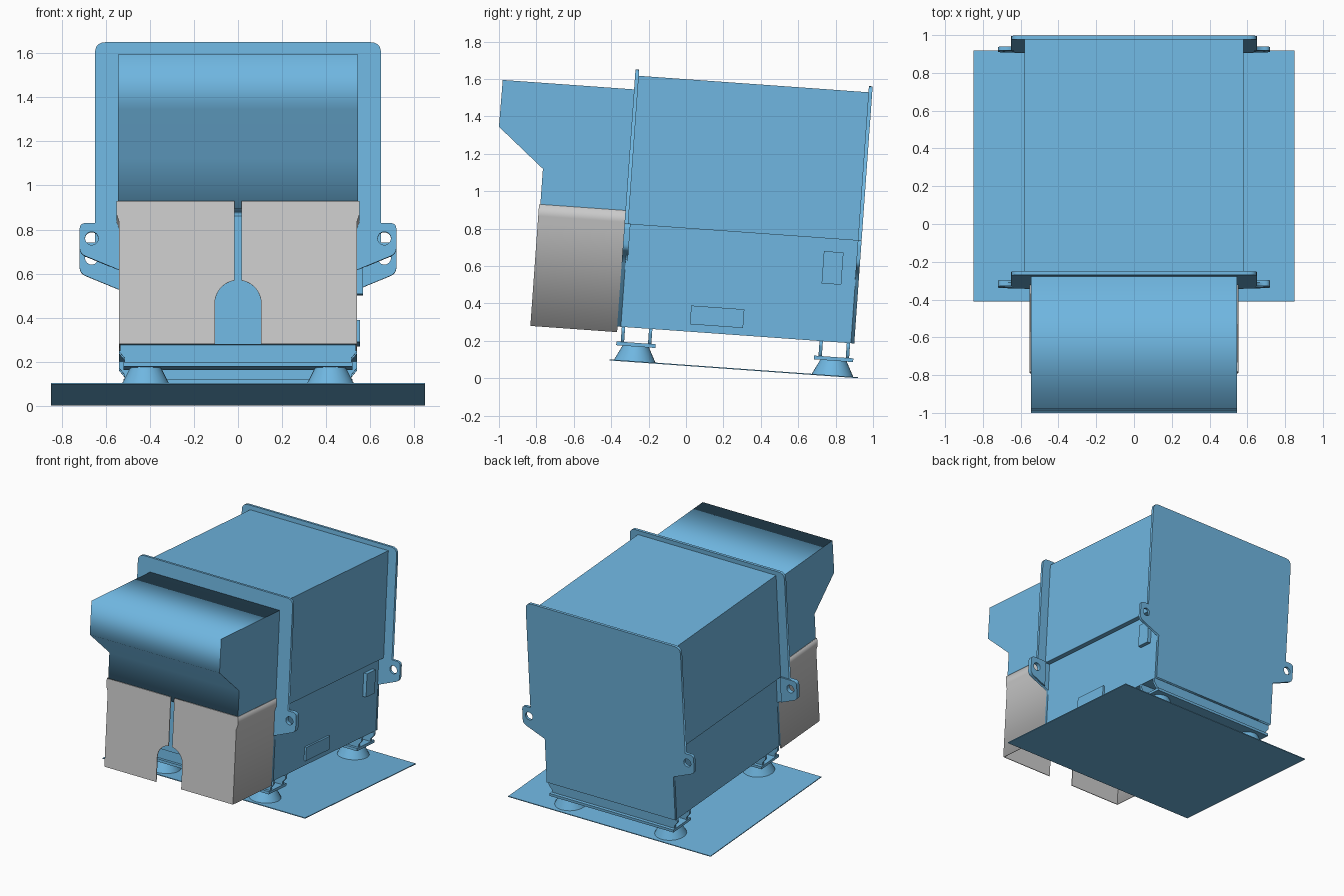
import bpy, math
from mathutils import Matrix, Vector

if "Cube" in bpy.data.objects:
    bpy.data.objects.remove(bpy.data.objects["Cube"])

# The whole machine leans backwards; parts are laid out level, then tilted
TILT = Matrix.Rotation(-math.radians(4.09), 4, 'X')
XZ = Matrix(((1, 0, 0, 0), (0, 0, -1, 0), (0, 1, 0, 0), (0, 0, 0, 1)))   # profile in x,z, depth in y
YZ = Matrix(((0, 0, 1, 0), (1, 0, 0, 0), (0, 1, 0, 0), (0, 0, 0, 1)))    # profile in y,z, depth in x

blue = bpy.data.materials.new("blue_paint")
blue.diffuse_color = (0.16, 0.47, 0.75, 1)
blue.use_nodes = True
blue.node_tree.nodes["Principled BSDF"].inputs["Base Color"].default_value = blue.diffuse_color


def finish(ob, name, mat):
    ob.name = name
    if mat:
        ob.data.materials.clear()
        ob.data.materials.append(mat)
    return ob


def box(name, x, y, z, mat=blue):
    bpy.ops.mesh.primitive_cube_add(size=1)
    ob = bpy.context.object
    c = [sum(r) / 2 for r in (x, y, z)]
    s = [r[1] - r[0] for r in (x, y, z)]
    ob.matrix_world = TILT @ Matrix.Translation(c) @ Matrix.Diagonal((*s, 1))
    return finish(ob, name, mat)


def plate(name, loops, axes, lo, hi, mat=blue):
    """Extrude filled outlines (inner loops are holes) from lo to hi along the depth axis."""
    cu = bpy.data.curves.new(name, 'CURVE')
    cu.dimensions = '2D'
    cu.fill_mode = 'BOTH'
    cu.extrude = (hi - lo) / 2
    for pts in loops:
        sp = cu.splines.new('POLY')
        sp.points.add(len(pts) - 1)
        for p, co in zip(sp.points, pts):
            p.co = (co[0], co[1], 0, 1)
        sp.use_cyclic_u = True
    ob = bpy.data.objects.new(name, cu)
    bpy.context.collection.objects.link(ob)
    mid = (lo + hi) / 2
    shift = (0, mid, 0) if axes is XZ else (mid, 0, 0)
    ob.matrix_world = TILT @ Matrix.Translation(shift) @ axes
    bpy.ops.object.select_all(action='DESELECT')
    ob.select_set(True)
    bpy.context.view_layer.objects.active = ob
    bpy.ops.object.convert(target='MESH')
    return finish(bpy.context.object, name, mat)


def rounded(pts, n=5):
    """Outline from (x, z, radius) points with rounded corners."""
    out = []
    for i, (x, z, r) in enumerate(pts):
        p = Vector((x, z))
        if r == 0:
            out.append((x, z))
            continue
        a = p + (Vector(pts[i - 1][:2]) - p).normalized() * r
        b = p + (Vector(pts[(i + 1) % len(pts)][:2]) - p).normalized() * r
        for k in range(n + 1):
            t = k / n
            q = a * (1 - t) ** 2 + p * 2 * t * (1 - t) + b * t * t
            out.append((q.x, q.y))
    return out


def circle(x, z, r, n=24):
    return [(x + r * math.cos(2 * math.pi * k / n), z + r * math.sin(2 * math.pi * k / n)) for k in range(n)]


def flip(pts):
    return [(-p[0], *p[1:]) for p in reversed(pts)]


# Housing: wider upper body over a narrower lower body
box("upper_body", (-.58, .58), (-.367, .866), (.80, 1.595))
box("lower_body", (-.54, .54), (-.367, .866), (.25, .81))

# End flanges with lifting ears
half = [(.54, .25, 0), (.54, .59, 0), (.72, .664, .03), (.72, .804, .03), (.65, .804, 0), (.65, 1.628, .05)]
outline = rounded(half + flip(half))
holes = [circle(s * .665, .734, .03) for s in (1, -1)]
plate("front_flange", [outline] + holes, XZ, -.387, -.367)
plate("rear_flange", [outline] + holes, XZ, .864, .884)

# Reinforcement behind the front ears
ear = rounded([(.582, .607, 0), (.72, .664, .03), (.72, .804, .03), (.582, .804, 0)])
for s, side in ((1, "right"), (-1, "left")):
    plate("front_ear_pad_" + side, [ear if s > 0 else flip(ear), circle(s * .665, .734, .03)],
          XZ, -.367, -.355)

# Inlet hood
hood = [(-.385, 1.521), (-1.091, 1.521), (-1.0934, 1.27), (-.843, 1.0625), (-.843, .837), (-.385, .837)]
plate("inlet_hood", [hood], YZ, -.545, .545)

# Rubber curtains hanging below the hood, with an arched opening
arch = [(.105 * math.cos(a), .405 + .105 * math.sin(a))
        for a in [math.radians(81.8) * k / 10 for k in range(11)]]
front = [(.105, .22)] + arch + [(.015, .872), (.552, .872), (.552, .81), (.54, .775), (.54, .22)]
skirt = [(.54, .22), (.54, .775), (.552, .81), (.552, .872), (.546, .872), (.546, .81), (.534, .775), (.534, .22)]
for s, side in ((1, "right"), (-1, "left")):
    plate("front_curtain_" + side, [front if s > 0 else flip(front)], XZ, -.85, -.844, None)
    plate("side_curtain_" + side, [skirt if s > 0 else flip(skirt)], XZ, -.844, -.385, None)

# Service covers on the right side
box("upper_cover", (.53, .568), (.687, .792), (.558, .731))
box("lower_cover", (.53, .555), (.0, .285), (.29, .39))

# Cross beams and conical mounts
web = [(-.515, .165), (.515, .165), (.515, .19), (.54, .22), (.54, .252), (-.54, .252), (-.54, .22), (-.515, .19)]
for name, y in (("front", -.28), ("rear", .78)):
    box(name + "_beam_foot", (-.52, .52), (y - .105, y + .105), (.15, .17))
    for d, tag in ((-.073, "a"), (.073, "b")):
        plate(f"{name}_beam_web_{tag}", [web], XZ, y + d - .009, y + d + .009)
    for s, side in ((1, "right"), (-1, "left")):
        bpy.ops.mesh.primitive_cone_add(vertices=32, radius1=.112, radius2=.07, depth=.082)
        mount = bpy.context.object
        mount.matrix_world = TILT @ Matrix.Translation((s * .42, y, .111))
        finish(mount, f"{name}_mount_{side}", blue)
        bpy.ops.object.shade_smooth_by_angle()

# Ground plate
box("base_plate", (-.85, .85), (-.416, .917), (.066, .072))
